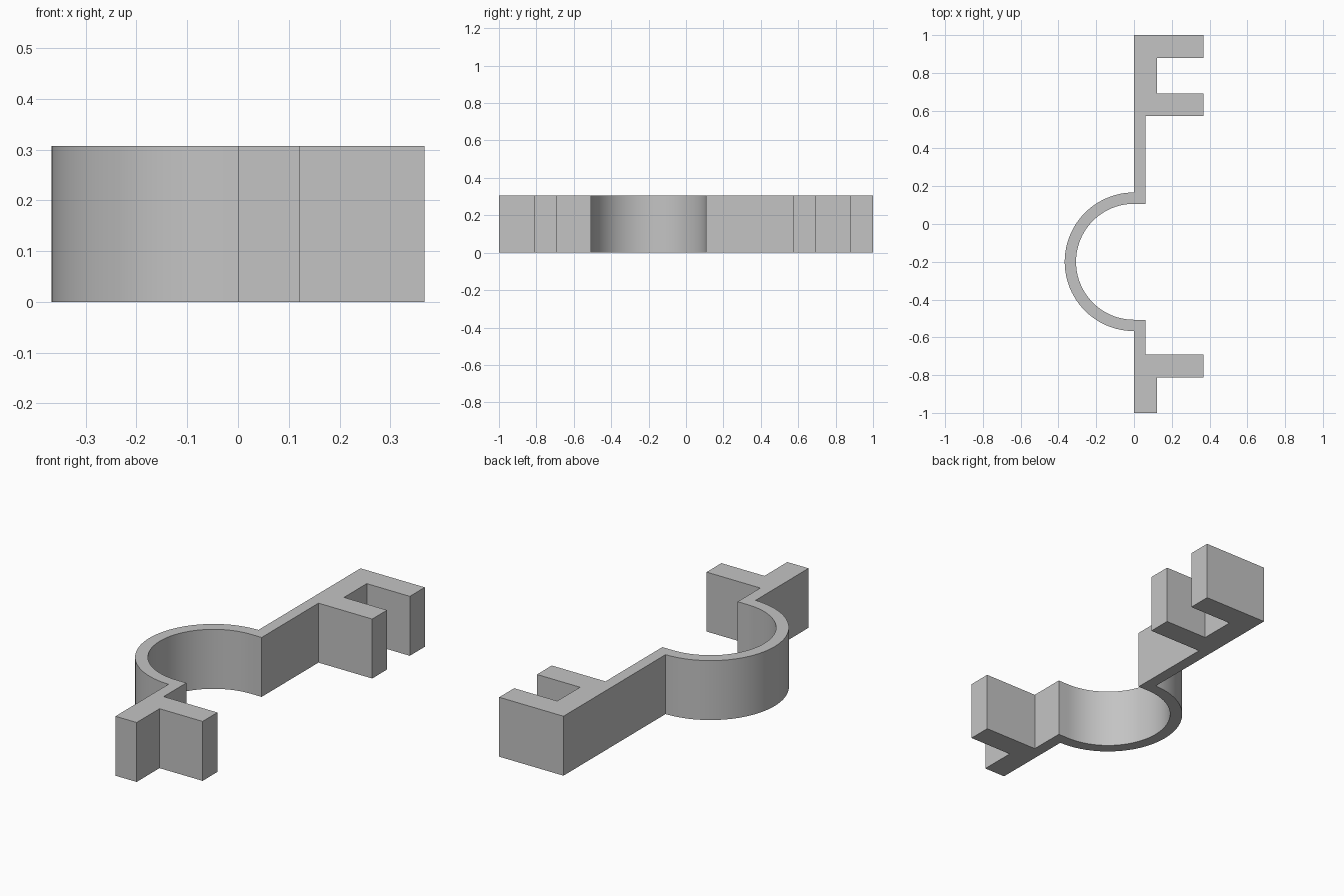
import bpy
import bmesh
from math import cos, sin, pi

cube = bpy.data.objects.get("Cube")
if cube:
    bpy.data.objects.remove(cube, do_unlink=True)

HEIGHT = 0.307
WALL, THICK, REACH = 0.06, 0.121, 0.367   # thin wall, thick wall, prong tip
CENTRE_Y = -0.2
R_OUT, R_IN = 0.367, 0.307
SEGMENTS = 48

grey = bpy.data.materials.new("plain grey")
grey.use_nodes = True
colour = (0.55, 0.55, 0.55, 1)
grey.diffuse_color = colour
grey.node_tree.nodes["Principled BSDF"].inputs["Base Color"].default_value = colour


def arc(radius, start, end):
    """Points on the half ring, from angle start to angle end."""
    angles = [start + (end - start) * i / SEGMENTS for i in range(SEGMENTS + 1)]
    return [(radius * cos(a), CENTRE_Y + radius * sin(a)) for a in angles]


# Front arm: thin wall, one prong and a thick end tab
front_arm = [
    (WALL, CENTRE_Y - R_IN), (WALL, -0.692), (REACH, -0.692),
    (REACH, -0.813), (THICK, -0.813), (THICK, -1), (0, -1),
]
# Back arm: long thin wall ending in a two-pronged fork
back_arm = [
    (0, 1), (REACH, 1), (REACH, 0.878), (THICK, 0.878), (THICK, 0.692),
    (REACH, 0.692), (REACH, 0.571), (WALL, 0.571), (WALL, CENTRE_Y + R_IN),
]
outline = (front_arm + arc(R_OUT, 1.5 * pi, 0.5 * pi)
           + back_arm + arc(R_IN, 0.5 * pi, 1.5 * pi))

# Extrude the outline upwards into one solid clip
bm = bmesh.new()
base = bm.faces.new([bm.verts.new((x, y, 0)) for x, y in outline])
result = bmesh.ops.extrude_face_region(bm, geom=[base], use_keep_orig=True)
top = [v for v in result["geom"] if isinstance(v, bmesh.types.BMVert)]
bmesh.ops.translate(bm, verts=top, vec=(0, 0, HEIGHT))
bmesh.ops.recalc_face_normals(bm, faces=bm.faces)
caps = [f for f in bm.faces if len(f.verts) > 4]
bmesh.ops.triangulate(bm, faces=caps)

mesh = bpy.data.meshes.new("pipe_clip")
bm.to_mesh(mesh)
bm.free()
mesh.materials.append(grey)
clip = bpy.data.objects.new("pipe_clip", mesh)
bpy.context.collection.objects.link(clip)

# Smooth the curved walls, keep the corners sharp
bpy.ops.object.select_all(action="DESELECT")
clip.select_set(True)
bpy.context.view_layer.objects.active = clip
bpy.ops.object.shade_smooth_by_angle(angle=pi / 6)
